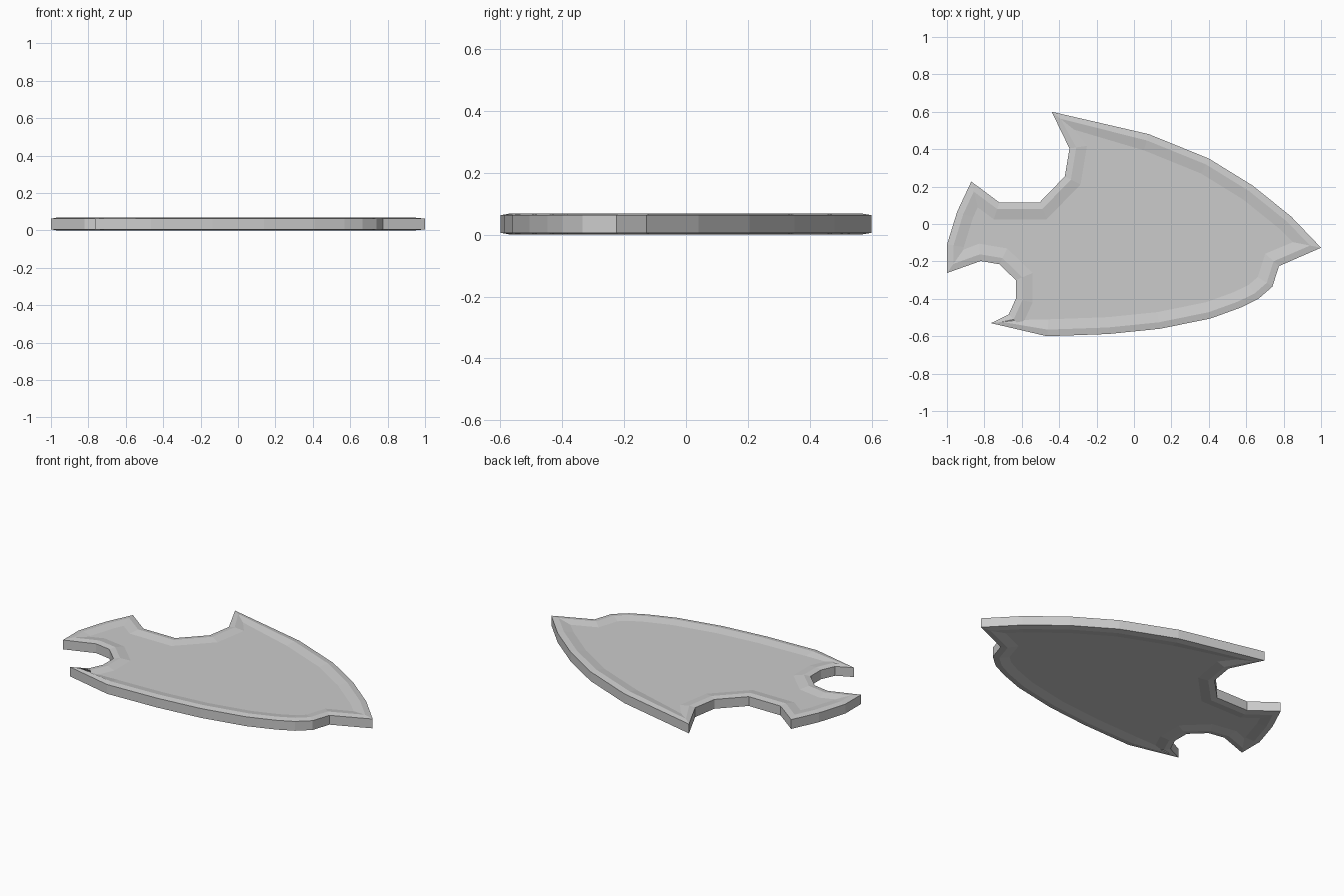
import bpy, bmesh
from mathutils import Vector

if "Cube" in bpy.data.objects:
    bpy.data.objects.remove(bpy.data.objects["Cube"])

# Outline of the plate, clockwise seen from above
OUTLINE = [(-.44, .60), (.08, .48), (.40, .35), (.635, .205), (.84, .04),
           (1.0, -.127), (.775, -.225), (.74, -.335), (.665, -.40), (.57, -.447),
           (.41, -.505), (.14, -.56), (-.135, -.588), (-.465, -.60), (-.765, -.53),
           (-.67, -.484), (-.632, -.40), (-.632, -.30), (-.72, -.215), (-.82, -.198),
           (-1.0, -.262), (-1.0, -.11), (-.945, .067), (-.87, .227), (-.72, .115),
           (-.505, .115), (-.37, .254), (-.345, .404)]
PTS = [Vector(p) for p in OUTLINE]
N = len(PTS)


def inset(width):
    """Outline moved inward, with the mitre limited at the sharp tips."""
    out = []
    for i, p in enumerate(PTS):
        a = (p - PTS[i - 1]).normalized()
        b = (PTS[(i + 1) % N] - p).normalized()
        na, nb = Vector((a.y, -a.x)), Vector((b.y, -b.x))
        m = (na + nb).normalized()
        out.append(p + m * width * min(1 / max(m.dot(na), .1), 1.7))
    return out


bm = bmesh.new()

# Rings from the sunken underside, round the rim, to the sunken top
rings = []
for width, z in [(.09, .010), (.035, 0), (0, .006),
                 (0, .063), (.035, .069), (.09, .059)]:
    rings.append([bm.verts.new((p.x, p.y, z)) for p in inset(width)])
for lo, hi in zip(rings, rings[1:]):
    for i in range(N):
        j = (i + 1) % N
        bm.faces.new((lo[i], lo[j], hi[j], hi[i]))

# Flat panels
bm.faces.new(rings[0])
bm.faces.new(rings[-1][::-1])
bmesh.ops.recalc_face_normals(bm, faces=bm.faces)

mesh = bpy.data.meshes.new("arrowhead_plate")
bm.to_mesh(mesh)
bm.free()
plate = bpy.data.objects.new("arrowhead_plate", mesh)
bpy.context.collection.objects.link(plate)
